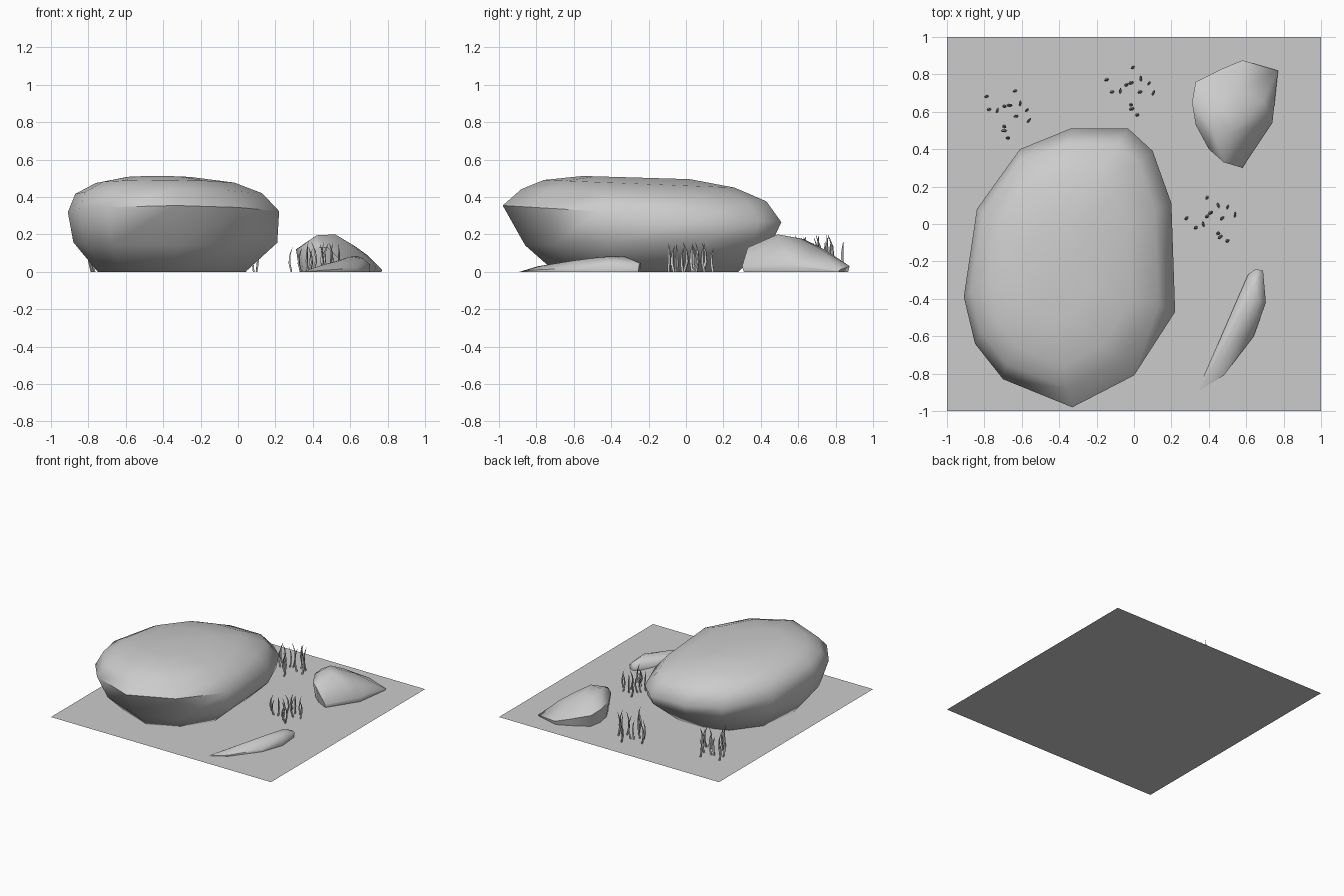
import bpy, bmesh, math, random
from mathutils import Vector, Matrix

if "Cube" in bpy.data.objects:
    bpy.data.objects.remove(bpy.data.objects["Cube"])

random.seed(4)


def finish(bm, name, angle):
    bmesh.ops.recalc_face_normals(bm, faces=bm.faces)
    me = bpy.data.meshes.new(name)
    bm.to_mesh(me)
    bm.free()
    ob = bpy.data.objects.new(name, me)
    bpy.context.collection.objects.link(ob)
    bpy.ops.object.select_all(action='DESELECT')
    ob.select_set(True)
    bpy.context.view_layer.objects.active = ob
    bpy.ops.object.shade_smooth_by_angle(angle=math.radians(angle))
    return ob


def loft(bm, rings, cap_start=True):
    """Skin equal-length rings with quads and close the top."""
    vs = [[bm.verts.new(p) for p in r] for r in rings]
    n = len(vs[0])
    for a, b in zip(vs, vs[1:]):
        for i in range(n):
            j = (i + 1) % n
            bm.faces.new((a[i], a[j], b[j], b[i]))
    if cap_start:
        bm.faces.new(vs[0][::-1])
    bm.faces.new(vs[-1])


def hull_rock(name, outline, crest, inset):
    """Small stone: widest outline, inset footprint and crest points."""
    pts = [Vector(p) for p in outline + crest]
    c = sum((Vector(p) for p in outline), Vector()) / len(outline)
    for p in outline:
        q = c.lerp(Vector(p), 1 - inset * min(1, p[2] / 0.1))
        pts.append(Vector((q.x, q.y, 0)))
    bm = bmesh.new()
    for p in pts:
        bm.verts.new(p)
    res = bmesh.ops.convex_hull(bm, input=bm.verts)
    loose = [v for v in bm.verts if not v.link_faces]
    bmesh.ops.delete(bm, geom=loose, context='VERTS')
    return finish(bm, name, 60)


# ground sheet
bm = bmesh.new()
bmesh.ops.create_grid(bm, x_segments=1, y_segments=1, size=1)
finish(bm, "ground", 30)

# large boulder: plan outline refitted to a box at each level, tilted
plan = [(-0.33, -0.98), (0, -0.81), (0.22, -0.47), (0.2, 0.11), (0.1, 0.39),
        (-0.03, 0.51), (-0.34, 0.51), (-0.61, 0.4), (-0.84, 0.08),
        (-0.91, -0.39), (-0.85, -0.64), (-0.7, -0.83)]
# z, x min, x max, y min, y max, slope along y
levels = [(0.0, -0.75, 0.04, -0.70, 0.28, 0.0),
          (0.16, -0.88, 0.21, -0.86, 0.47, 0.03),
          (0.31, -0.91, 0.22, -0.98, 0.51, -0.06),
          (0.41, -0.87, 0.13, -0.88, 0.43, -0.05),
          (0.47, -0.76, -0.02, -0.76, 0.26, -0.04),
          (0.503, -0.60, -0.25, -0.55, 0.02, -0.03)]
rings = []
for z, x0, x1, y0, y1, s in levels:
    ring = []
    for px, py in plan:
        x = x0 + (px + 0.91) / 1.13 * (x1 - x0)
        y = y0 + (py + 0.98) / 1.49 * (y1 - y0)
        ring.append((x, y, z + s * (y + 0.24)))
    rings.append(ring)
bm = bmesh.new()
loft(bm, rings)
finish(bm, "large_boulder", 60)

# medium stone
hull_rock("medium_stone",
          [(0.58, 0.30, 0.03), (0.74, 0.54, 0.04), (0.77, 0.82, 0.01),
           (0.58, 0.875, 0.03), (0.47, 0.83, 0.06), (0.33, 0.76, 0.10),
           (0.31, 0.65, 0.12), (0.33, 0.53, 0.13), (0.40, 0.40, 0.13),
           (0.48, 0.33, 0.13)],
          [(0.42, 0.50, 0.195), (0.52, 0.49, 0.20), (0.50, 0.60, 0.18),
           (0.40, 0.63, 0.175), (0.62, 0.58, 0.14), (0.56, 0.72, 0.12),
           (0.44, 0.74, 0.12), (0.69, 0.66, 0.09)], 0.1)

# slim half-buried stone
hull_rock("slim_stone",
          [(0.35, -0.89, 0.0), (0.48, -0.81, 0.01), (0.64, -0.60, 0.02),
           (0.705, -0.42, 0.04), (0.69, -0.25, 0.04), (0.65, -0.24, 0.045),
           (0.61, -0.27, 0.03), (0.50, -0.53, 0.0), (0.38, -0.80, 0.0)],
          [(0.43, -0.79, 0.03), (0.55, -0.60, 0.06), (0.60, -0.45, 0.08),
           (0.64, -0.33, 0.083), (0.67, -0.41, 0.07)], 0.05)

# grass tufts: one layout turned and scaled in height for each tuft
spots = [(-.15, .01), (-.10, -.04), (-.06, -.02), (-.04, .02), (-.04, .12),
         (.02, .08), (.07, .07), (.11, .03), (.04, .01), (.02, -.07),
         (.03, -.09), (.07, -.11), (-.02, .04)]
blades = [(random.uniform(0.75, 1), random.uniform(0, math.tau),
           random.uniform(0.012, 0.024)) for _ in spots]


def tuft(name, x, y, turn, height):
    bm = bmesh.new()
    for (sx, sy), (h, a, bend) in zip(spots, blades):
        d = Vector((math.cos(a), math.sin(a), 0))
        rings = []
        for t, r in ((0, 0.008), (0.35, 0.009), (0.7, 0.006), (1, 0.001)):
            c = Vector((sx, sy, t * h * height))
            c += d * bend * (4 * (t - 0.45) ** 2 - 0.4)
            rings.append([c + Vector((math.cos(a + k * math.tau / 4) * r * 0.7,
                                      math.sin(a + k * math.tau / 4) * r, 0))
                          for k in range(4)])
        loft(bm, rings)
    bm.transform(Matrix.Translation((x, y, 0)) @ Matrix.Rotation(math.radians(turn), 4, 'Z'))
    finish(bm, name, 30)


tuft("grass_right", 0.43, 0.02, 0, 0.16)
tuft("grass_back", -0.01, 0.71, -20, 0.2)
tuft("grass_left", -0.67, 0.59, -34, 0.19)
